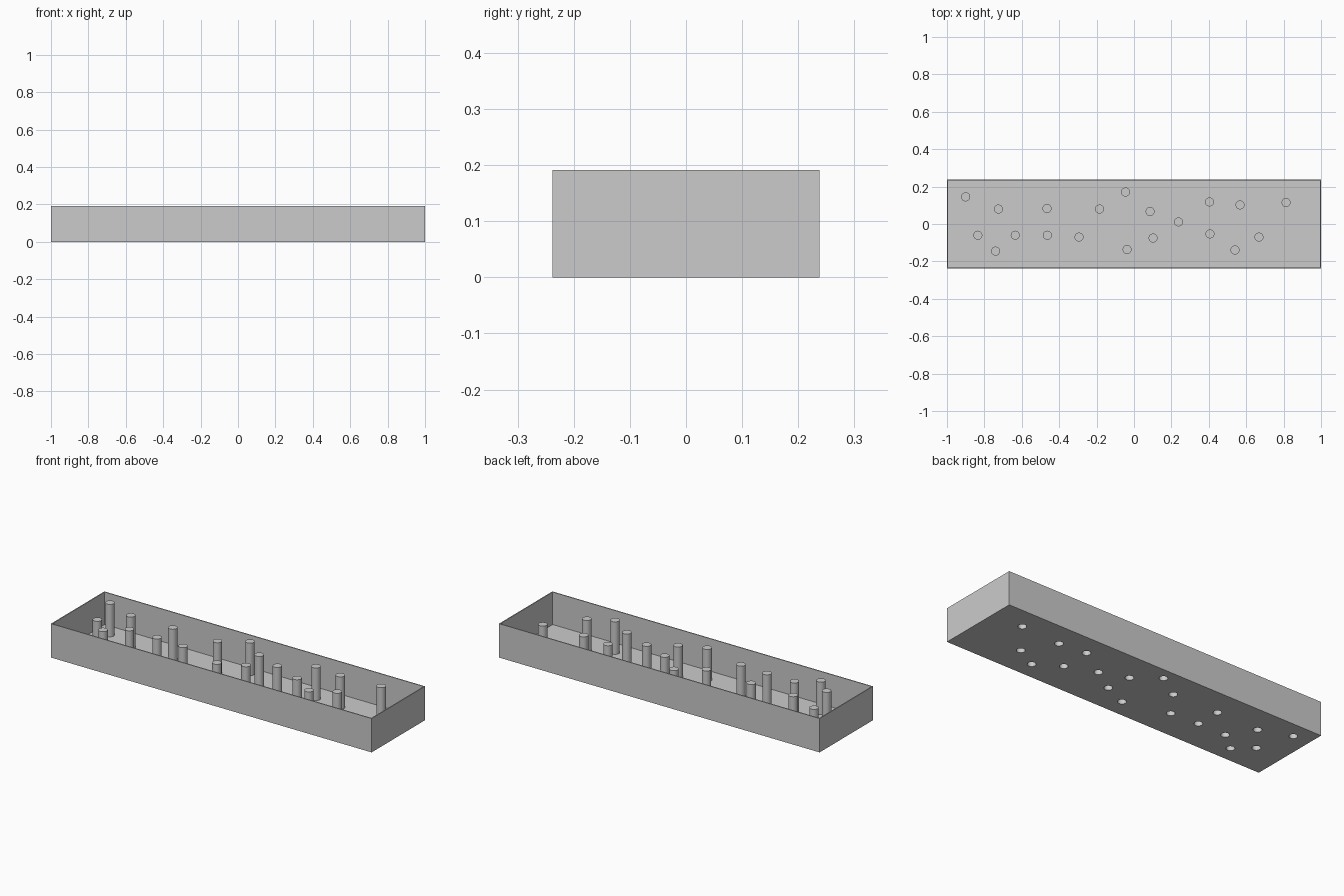
import bpy
import bmesh
from mathutils import Matrix, Vector

cube = bpy.data.objects.get("Cube")
if cube:
    bpy.data.objects.remove(cube, do_unlink=True)

LENGTH, WIDTH, HEIGHT = 2.0, 0.476, 0.191
WALL = 0.008
PEG_RADIUS, HOLE_RADIUS = 0.024, 0.022
SIDES = 32

PEG_SPOTS = [
    (-.9, .145), (-.725, .08), (-.835, -.06), (-.74, -.145), (-.635, -.06),
    (-.465, .083), (-.463, -.06), (-.294, -.07), (-.184, .08), (-.045, .171),
    (-.037, -.136), (.086, .067), (.102, -.075), (.238, .011), (.404, .118),
    (.406, -.053), (.567, .102), (.54, -.139), (.668, -.07), (.813, .115),
]

grey = bpy.data.materials.new("light grey")
grey.use_nodes = True
grey.diffuse_color = (0.6, 0.6, 0.6, 1)
grey.node_tree.nodes["Principled BSDF"].inputs["Base Color"].default_value = grey.diffuse_color


def make_object(name, bm):
    bmesh.ops.recalc_face_normals(bm, faces=bm.faces)
    mesh = bpy.data.meshes.new(name)
    bm.to_mesh(mesh)
    bm.free()
    mesh.materials.append(grey)
    obj = bpy.data.objects.new(name, mesh)
    bpy.context.scene.collection.objects.link(obj)
    return obj


def add_cylinder(bm, spot, radius, bottom, top):
    centre = Vector((*spot, (bottom + top) / 2))
    return bmesh.ops.create_cone(
        bm, cap_ends=True, segments=SIDES, radius1=radius, radius2=radius,
        depth=top - bottom, matrix=Matrix.Translation(centre))["verts"]


# Open tray: a block whose top is inset and pushed down to the floor
bm = bmesh.new()
size = Matrix.Diagonal((LENGTH, WIDTH, HEIGHT, 1))
bmesh.ops.create_cube(bm, size=1, matrix=Matrix.Translation((0, 0, HEIGHT / 2)) @ size)
top = max(bm.faces, key=lambda f: f.calc_center_median().z)
bmesh.ops.inset_region(bm, faces=[top], thickness=WALL)
well = bmesh.ops.extrude_face_region(bm, geom=[top])["geom"]
bmesh.ops.delete(bm, geom=[top], context="FACES_ONLY")
for v in well:
    if isinstance(v, bmesh.types.BMVert):
        v.co.z = WALL
tray = make_object("tray", bm)

# Cutter for the round openings under the pegs
bm = bmesh.new()
for spot in PEG_SPOTS:
    add_cylinder(bm, spot, HOLE_RADIUS, -WALL, 2 * WALL)
cutter = make_object("hole_cutter", bm)
cutter.hide_render = True
cutter.hide_set(True)

cut = tray.modifiers.new("peg_holes", "BOOLEAN")
cut.operation = "DIFFERENCE"
cut.solver = "EXACT"
cut.object = cutter

# Hollow pegs, closed on top, open underneath and level with the rim
bm = bmesh.new()
for spot in PEG_SPOTS:
    add_cylinder(bm, spot, PEG_RADIUS, WALL / 2, HEIGHT)
bases = [f for f in bm.faces if f.normal.z < -0.9]
bmesh.ops.inset_individual(bm, faces=bases, thickness=PEG_RADIUS - HOLE_RADIUS)
for base in bases:
    inner = bmesh.ops.extrude_face_region(bm, geom=[base])["geom"]
    for v in inner:
        if isinstance(v, bmesh.types.BMVert):
            v.co.z = HEIGHT - WALL
bmesh.ops.delete(bm, geom=bases, context="FACES_ONLY")
pegs = make_object("pegs", bm)

bpy.ops.object.select_all(action="DESELECT")
pegs.select_set(True)
bpy.context.view_layer.objects.active = pegs
bpy.ops.object.shade_smooth_by_angle()
